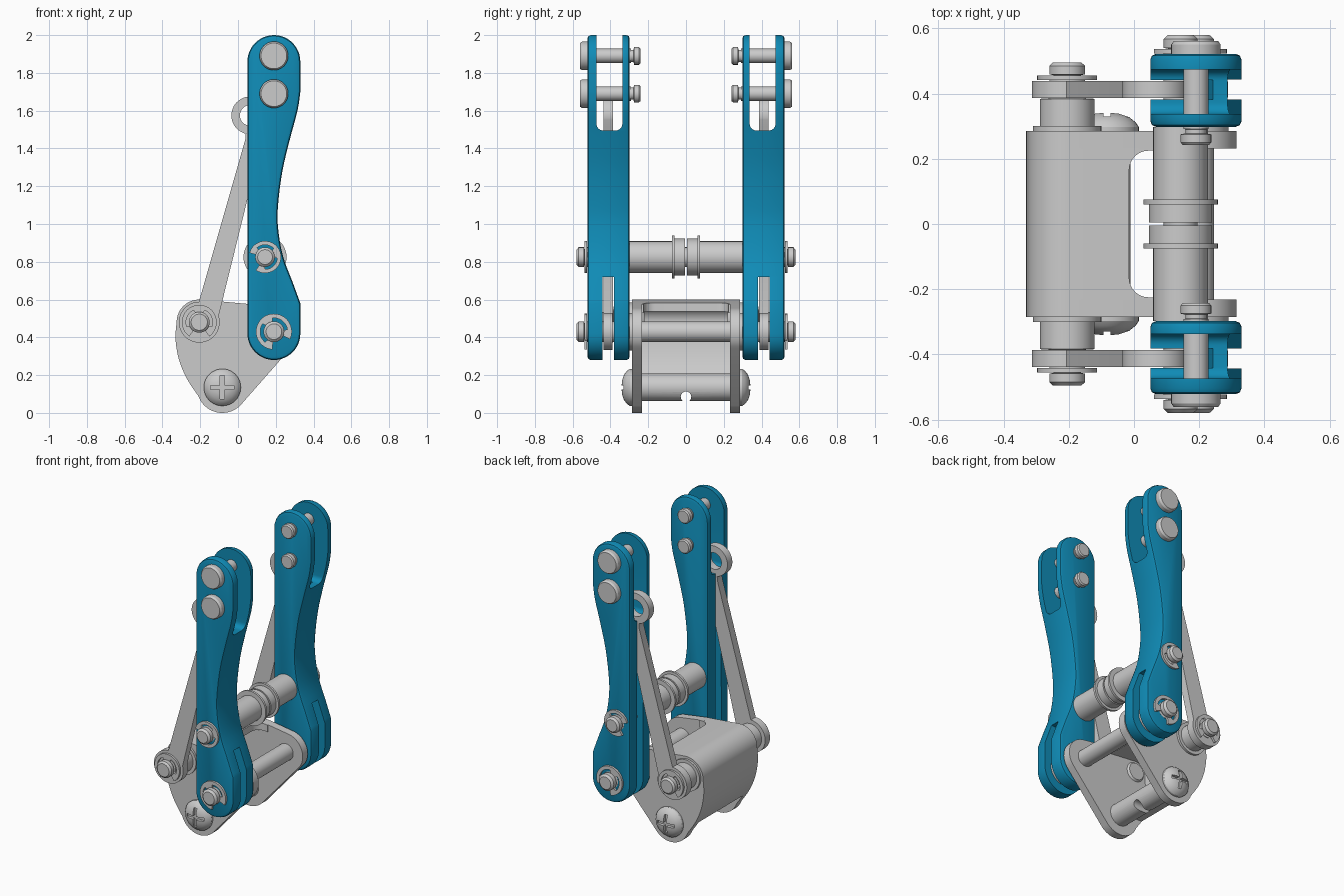
import bpy, bmesh
from math import cos, sin, radians, pi

if "Cube" in bpy.data.objects:
    bpy.data.objects.remove(bpy.data.objects["Cube"])

made = []      # (object, crease angle)
cutters = []


def arc(cx, cz, r, a0, a1, n=14):
    return [(cx + r * cos(radians(a0 + (a1 - a0) * i / n)),
             cz + r * sin(radians(a0 + (a1 - a0) * i / n))) for i in range(n + 1)]


def smooth(p, n=4):
    # Catmull-Rom through the points
    q = [p[0]] + p + [p[-1]]
    out = []
    for i in range(len(p) - 1):
        a, b, c, d = q[i:i + 4]
        for k in range(n):
            t = k / n
            out.append(tuple(0.5 * (2 * b[j] + (c[j] - a[j]) * t
                       + (2 * a[j] - 5 * b[j] + 4 * c[j] - d[j]) * t * t
                       + (3 * b[j] - a[j] - 3 * c[j] + d[j]) * t ** 3) for j in (0, 1)))
    return out + [p[-1]]


def add(name, bm, mirror=False, cuts=(), bevel=0, cutter=False):
    bmesh.ops.recalc_face_normals(bm, faces=bm.faces)
    me = bpy.data.meshes.new(name)
    bm.to_mesh(me)
    bm.free()
    ob = bpy.data.objects.new(name, me)
    bpy.context.collection.objects.link(ob)
    if bevel:
        m = ob.modifiers.new("edge", 'BEVEL')
        m.width, m.segments, m.use_clamp_overlap = bevel, 2, False
        m.limit_method, m.angle_limit = 'ANGLE', radians(50)
    for c in cuts:
        m = ob.modifiers.new("cut", 'BOOLEAN')
        m.operation, m.solver, m.object = 'DIFFERENCE', 'EXACT', c
    if mirror:
        m = ob.modifiers.new("mirror", 'MIRROR')
        m.use_axis = (False, True, False)
        m.use_mirror_merge = False
    if cutter:
        ob.hide_render = True
        cutters.append(ob)
    else:
        made.append(ob)
    return ob


def prism(name, pts, lo, hi, axis='y', **kw):
    # extrude a 2D outline along one axis
    place = {'y': lambda u, v, w: (u, w, v), 'x': lambda u, v, w: (w, u, v),
             'z': lambda u, v, w: (u, v, w)}[axis]
    bm = bmesh.new()
    a = [bm.verts.new(place(u, v, lo)) for u, v in pts]
    b = [bm.verts.new(place(u, v, hi)) for u, v in pts]
    bm.faces.new(a)
    bm.faces.new(b[::-1])
    n = len(pts)
    for i in range(n):
        j = (i + 1) % n
        bm.faces.new((a[i], a[j], b[j], b[i]))
    return add(name, bm, **kw)


def lathe(name, c, prof, n=40, **kw):
    # turn an (r, y) profile about a line parallel to y
    bm = bmesh.new()
    rings = [[bm.verts.new((c[0] + r * cos(2 * pi * i / n), y, c[1] + r * sin(2 * pi * i / n)))
              for i in range(n)] for r, y in prof]
    bm.faces.new(rings[0])
    bm.faces.new(rings[-1])
    for a, b in zip(rings, rings[1:]):
        for i in range(n):
            j = (i + 1) % n
            bm.faces.new((a[i], a[j], b[j], b[i]))
    return add(name, bm, **kw)


def box(u0, u1, v0, v1):
    return [(u0, v0), (u1, v0), (u1, v1), (u0, v1)]


def clip(name, c, R, y0, y1, open_angle):
    # C-shaped retaining ring with three inner lugs
    outer = arc(*c, R, open_angle + 35, open_angle + 325, 40)
    inner = []
    for k in range(58, -1, -1):
        a = 35 + 290 * k / 58
        lug = min(abs(a - t) for t in (45, 180, 315)) < 22
        t = radians(a + open_angle)
        r = R * (0.5 if lug else 0.76)
        inner.append((c[0] + r * cos(t), c[1] + r * sin(t)))
    prism(name, outer + inner, y0, y1, mirror=True)


# Blue side arms with fork slot on top and thin slot along the back and foot
waist = smooth([(.33, .58), (.29, .69), (.238, .83), (.212, .98), (.212, 1.1),
                (.235, 1.28), (.275, 1.45), (.315, 1.6), (.33, 1.7)])
arm_outline = arc(.19, .42, .14, 180, 360, 24) + waist + arc(.19, 1.86, .14, 0, 180, 24)
fork = prism("fork_cutter", [(.337, 2.1)] + arc(.372, 1.53, .035, 180, 270, 6)
             + arc(.439, 1.53, .035, 270, 360, 6) + [(.474, 2.1)], -.3, .6, axis='x', cutter=True)
foot = prism("foot_cutter", box(.382, .443, .1, .72), -.3, .6, axis='x', cutter=True)
back = prism("back_cutter", [(-.1, .65), (waist[3][0] - .06, .65)]
             + [(x - .045, z) for x, z in waist if .7 < z < 1.55]
             + [(.24, 1.6), (-.1, 1.6)], .3825, .4425, cutter=True)
arm = prism("side_arm", arm_outline, .298, .522, bevel=.018, cuts=[fork, foot, back], mirror=True)
blue = bpy.data.materials.new("blue_paint")
blue.diffuse_color = (.005, .26, .47, 1)
blue.use_nodes = True
blue.node_tree.nodes["Principled BSDF"].inputs["Base Color"].default_value = blue.diffuse_color
arm.data.materials.append(blue)

# Upper cross pins in the forks
for i, z in enumerate((1.69, 1.89)):
    lathe(f"fork_pin_{i + 1}", (.19, z),
          [(.04, .242), (.047, .25), (.047, .275), (.032, .278), (.032, .29), (.038, .292),
           (.038, .515), (.076, .52), (.076, .55), (.068, .562)], mirror=True)


# Long pins through both arms, with retaining clips
def pin_half(r, end):
    return [(r, .523), (r * .75, .525), (r * .75, .538), (r, .54), (r, end - .012), (r * .75, end)]


PIVOT, MID, REAR, SCREW = (.19, .43), (.143, .825), (-.205, .48), (-.083, .135)
for name, c, r in (("pivot_pin", PIVOT, .055), ("middle_pin", MID, .052)):
    half = pin_half(r, .58)
    lathe(name, c, [(a, -y) for a, y in half[::-1]] + half)
clip("pivot_clip", PIVOT, .095, .523, .537, -60)
clip("middle_clip", MID, .085, .523, .537, 200)
lathe("pivot_washer", PIVOT, [(.1, .284), (.1, .299)], mirror=True)
lathe("pivot_spacer", PIVOT, [(.098, .388), (.098, .437)], mirror=True)

# Flanged sleeve on the middle pin
lathe("flanged_sleeve", MID, [(.097, .005), (.097, .06), (.114, .06), (.114, .075),
                              (.084, .075), (.084, .298)], n=48, mirror=True)

# Bracket side plates
left = smooth([(-.325, .48), (-.331, .39), (-.312, .28), (-.27, .18), (-.21, .089)])
top_rear = arc(*REAR, .12, 85, 180, 16)
prism("bracket_plate", arc(*SCREW, .135, 200, 315, 18) + arc(*PIVOT, .125, -45, 85, 18)
      + [(.05, .577)] + top_rear + left[1:-1], .232, .285, mirror=True)

# Bracket back wall wrapping over the top, with rounded corners at its front edge
outer = [(.06, .576)] + top_rear + [p for p in left[1:] if p[1] > .14]
inner = [(.06, .53)] + arc(*REAR, .075, 85, 180, 16) + [(x + .047, z) for x, z in left[1:] if z > .14]
edge = prism("edge_cutter", [(.4, -.225)] + [(.4, .225)] + arc(.045, .165, .06, 90, 180, 8)
             + arc(.045, -.165, .06, 180, 270, 8), .45, .7, axis='z', cutter=True)
prism("bracket_wall", outer + inner[::-1], -.238, .238, cuts=[edge])

# Bottom spacer tube with a small cross hole
hole = prism("hole_cutter", arc(.0, 0, .028, 0, 345, 23), -.2, .3, axis='x', cutter=True)
hole.location = (0, 0, .085)
lathe("bottom_spacer", SCREW, [(.073, -.234), (.073, .234)], cuts=[hole])

# Cross-slotted screw heads
x, z = SCREW
slots = [prism("slot_cutter", box(x - a, x + a, z - b, z + b), .318, .4, cutter=True)
         for a, b in ((.062, .011), (.011, .062))]
lathe("screw_head", SCREW, [(.06, .28), (.098, .284), (.098, .297), (.088, .312),
                            (.068, .328), (.04, .338), (.015, .341)], cuts=slots, mirror=True)

# Rear pins: washer, collar, shaft and clip
lathe("rear_pin", REAR, [(.055, .22), (.105, .284), (.105, .3), (.084, .3), (.084, .384),
                         (.055, .386), (.055, .442), (.042, .443), (.042, .457), (.055, .459),
                         (.055, .485), (.043, .496)], mirror=True)
clip("rear_clip", REAR, .092, .442, .456, -90)

# Links: lower eye, offset bar and open upper eye
EYE = (.065, 1.575)
bore = lathe("bore_cutter", EYE, [(.055, .3), (.055, .5)], cutter=True)
d = 76.15
nx, nz = cos(radians(d - 90)), sin(radians(d - 90))


def along(c, side, fwd):
    return (c[0] + nx * side + cos(radians(d)) * fwd, c[1] + nz * side + sin(radians(d)) * fwd)


link = (arc(*REAR, .108, d + 90 - 75, d + 270 + 32, 36)[0:]
        + [along(EYE, .092, -.04)] + arc(*EYE, .1, d - 90, d + 180, 36)
        + [along(EYE, .005, -.13)])
prism("link", link, .387, .438, cuts=[bore], mirror=True)

# Bake the modifiers, drop the cutters and shade by angle
dg = bpy.context.evaluated_depsgraph_get()
baked = [(o, bpy.data.meshes.new_from_object(o.evaluated_get(dg))) for o in made]
for o, me in baked:
    o.modifiers.clear()
    o.data = me
for c in cutters:
    bpy.data.objects.remove(c)
for o in made:
    o.select_set(True)
bpy.context.view_layer.objects.active = made[0]
bpy.ops.object.shade_smooth_by_angle(angle=radians(30))
